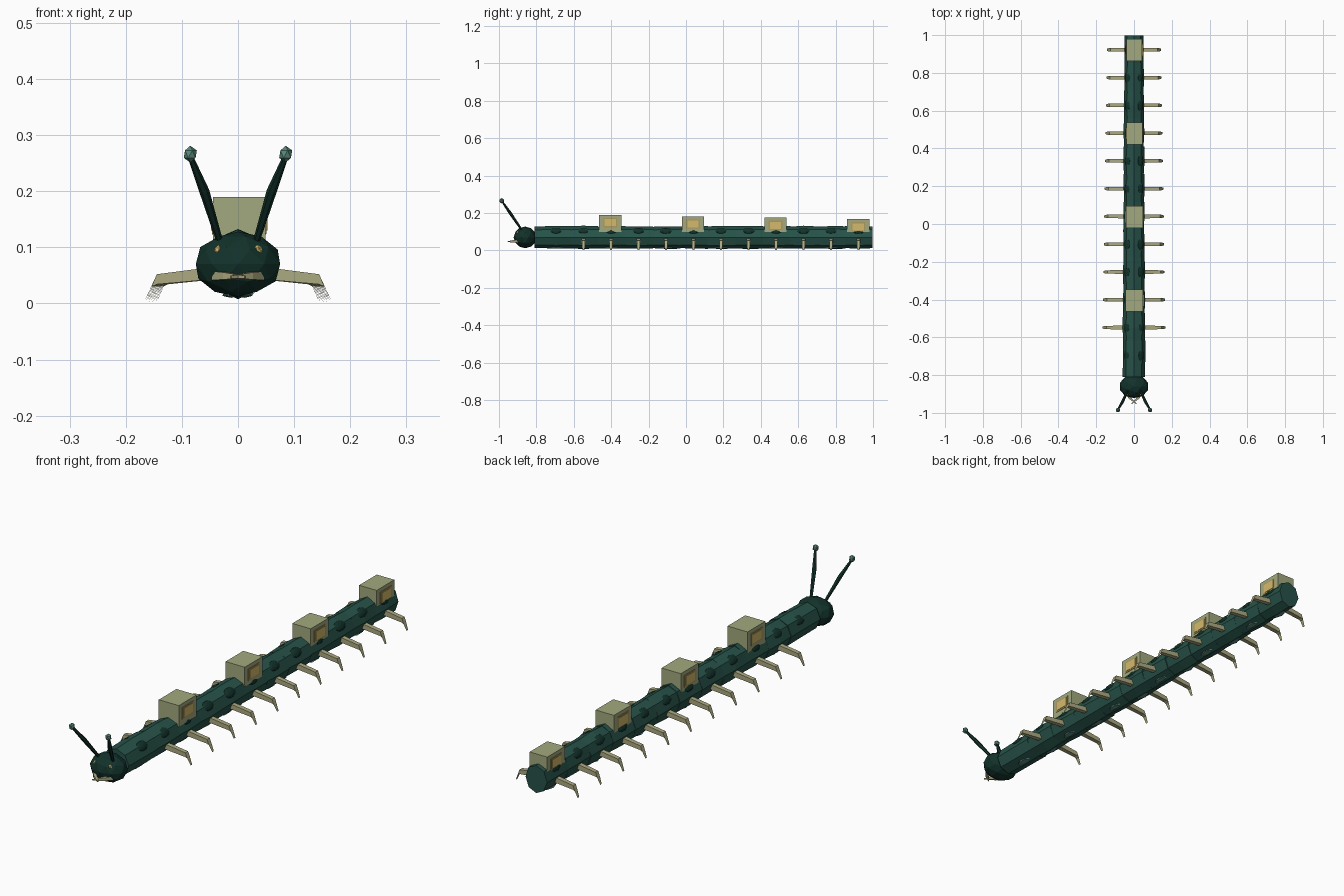
import bpy, bmesh, math, random
from mathutils import Vector

random.seed(4)
if "Cube" in bpy.data.objects:
    bpy.data.objects.remove(bpy.data.objects["Cube"], do_unlink=True)


def material(name, r, g, b):
    m = bpy.data.materials.new(name)
    m.use_nodes = True
    m.diffuse_color = (r, g, b, 1)
    m.node_tree.nodes["Principled BSDF"].inputs["Base Color"].default_value = (r, g, b, 1)
    return m


GREEN = material("body green", 0.02, 0.085, 0.066)
DARK = material("dark green", 0.006, 0.031, 0.023)
TEAL = material("pale teal", 0.1, 0.25, 0.2)
OLIVE = material("pale olive", 0.36, 0.4, 0.21)
BONE = material("leg bone", 0.41, 0.4, 0.22)
GOLD = material("window gold", 0.66, 0.49, 0.15)
TAN = material("frame tan", 0.42, 0.32, 0.11)


def finish(bm, name, mat):
    bmesh.ops.recalc_face_normals(bm, faces=bm.faces)
    me = bpy.data.meshes.new(name)
    bm.to_mesh(me)
    bm.free()
    me.materials.append(mat)
    ob = bpy.data.objects.new(name, me)
    bpy.context.collection.objects.link(ob)
    return ob


def box(name, mat, centre, size):
    bm = bmesh.new()
    bmesh.ops.create_cube(bm, size=1)
    bmesh.ops.scale(bm, vec=size, verts=bm.verts)
    bmesh.ops.translate(bm, vec=centre, verts=bm.verts)
    return finish(bm, name, mat)


def ball(name, mat, centre, radii, detail=1, tilt=0):
    bm = bmesh.new()
    bmesh.ops.create_icosphere(bm, subdivisions=detail, radius=1)
    bmesh.ops.scale(bm, vec=radii, verts=bm.verts)
    for v in bm.verts:
        x, y, z = v.co
        c, s = math.cos(tilt), math.sin(tilt)
        v.co = Vector((x * c + z * s, y, z * c - x * s)) + Vector(centre)
    return finish(bm, name, mat)


def loft(name, mat, rings):
    """Skin a row of equal-sized point rings and close both ends."""
    bm = bmesh.new()
    rows = [[bm.verts.new(p) for p in ring] for ring in rings]
    n = len(rows[0])
    for a, b in zip(rows, rows[1:]):
        for i in range(n):
            j = (i + 1) % n
            bm.faces.new((a[i], a[j], b[j], b[i]))
    bm.faces.new(rows[0])
    bm.faces.new(rows[-1])
    return finish(bm, name, mat)


def tube(name, mat, points, radii, sides):
    """Tapered tube along a path."""
    pts = [Vector(p) for p in points]
    rings = []
    for i, (p, r) in enumerate(zip(pts, radii)):
        d = pts[min(i + 1, len(pts) - 1)] - pts[max(i - 1, 0)]
        q = d.to_track_quat("Z", "Y")
        rings.append([p + q @ Vector((r * math.cos(a), r * math.sin(a), 0))
                      for a in (math.tau * (k + 0.5) / sides for k in range(sides))])
    return loft(name, mat, rings)


PITCH, FIRST = 0.147, -0.695
MID = 0.07


def taper(y):
    return 1 - 0.09 * (y + 0.8)


# Body: faceted eight-sided segments, slightly lumpy
def body_ring(y, swell):
    ring = []
    for k in range(8):
        a = math.tau * k / 8
        r = swell * random.uniform(0.96, 1.03)
        ring.append((math.sin(a) * 0.061 * r * taper(y), y,
                     MID + math.cos(a) * 0.061 * r))
    return ring


for i in range(12):
    y = FIRST + i * PITCH
    y0 = -0.81 if i == 0 else y - PITCH / 2
    y1 = 0.998 if i == 11 else y + PITCH / 2 + 0.004
    loft("body_segment_%d" % (i + 1), GREEN,
         [body_ring(y0, 0.96), body_ring(y, 1.0), body_ring(y1, 0.98)])

    # Belly patch
    ball("belly_patch_%d" % (i + 1), TEAL, (0.012 * (-1) ** i, y, 0.016),
         (0.018, 0.04, 0.006))

    for side, label in ((1, "left"), (-1, "right")):
        s = taper(y)
        # Dark lump on the shoulder of the segment
        ball("%s_spot_%d" % (label, i + 1), DARK, (side * 0.036 * s, y, 0.104),
             (0.021, 0.038, 0.013), 2, side * math.radians(45))
        if i == 0:
            continue
        # Jointed leg: square upper part and a pointed foot
        rings = []
        for x, z, w, h in ((0.045, 0.054, 0.010, 0.011), (0.145, 0.043, 0.009, 0.009),
                           (0.151, 0.038, 0.009, 0.008), (0.166, 0.006, 0.005, 0.003)):
            rings.append([(side * (x - 0.4 * v * (x > 0.15)) * s * 1.02, y + u, z + v)
                          for u, v in ((-w, -h), (w, -h), (w, h), (-w, h))])
        loft("%s_leg_%d" % (label, i), BONE, rings)

# Cabins along the back with a framed window on each side
for n in range(4):
    y = -0.405 + n * 0.442
    top = 0.19 - n * 0.0075
    w = 0.097 * taper(y)
    box("cabin_%d" % (n + 1), OLIVE, (0.002, y, (top + 0.1) / 2), (w, 0.118, top - 0.1))
    for side, label in ((1, "left"), (-1, "right")):
        x = 0.002 + side * w / 2
        z = top - 0.041
        box("%s_window_frame_%d" % (label, n + 1), TAN, (x, y, z), (0.004, 0.074, 0.05))
        box("%s_window_%d" % (label, n + 1), GOLD, (x, y, z), (0.007, 0.06, 0.038))

# Head
ball("head", DARK, (0, -0.86, 0.07), (0.079, 0.062, 0.058), 2)

for side, label in ((1, "left"), (-1, "right")):
    # Eyes
    ball(label + "_eye", GOLD, (side * 0.035, -0.899, 0.095), (0.009, 0.009, 0.009))
    # Antennae with a small bulb
    tube(label + "_antenna", DARK,
         [(side * 0.033, -0.88, 0.112), (side * 0.06, -0.94, 0.2), (side * 0.085, -0.983, 0.262)],
         [0.006, 0.009, 0.005], 6)
    ball(label + "_antenna_bulb", TEAL, (side * 0.085, -0.985, 0.266), (0.013, 0.013, 0.015))
    # Crossed mandibles
    tube(label + "_mandible", BONE,
         [(side * 0.04, -0.895, 0.049), (side * 0.022, -0.921, 0.049), (-side * 0.013, -0.952, 0.047)],
         [0.011, 0.009, 0.003], 4)
